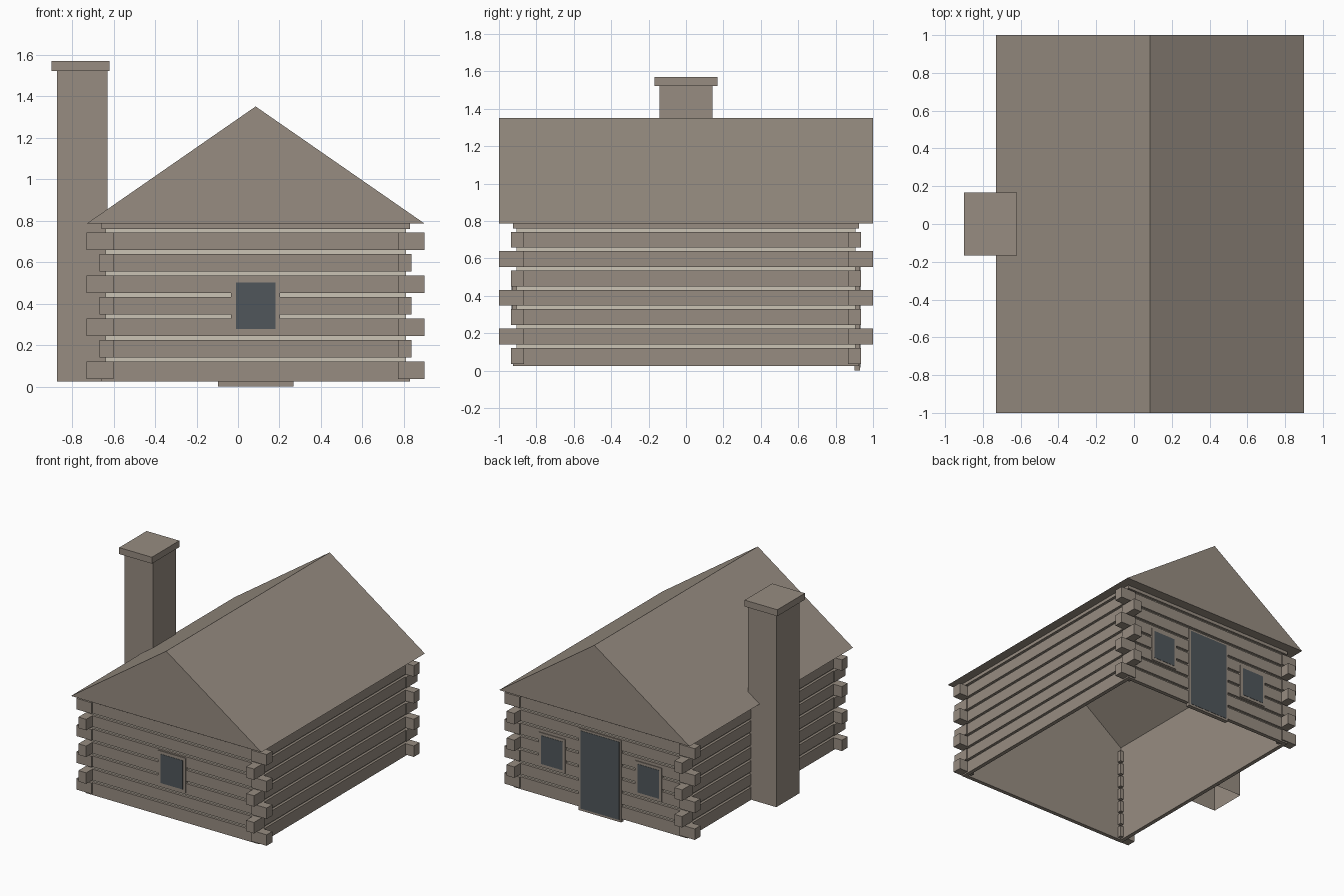
import bpy
import bmesh

if "Cube" in bpy.data.objects:
    bpy.data.objects.remove(bpy.data.objects["Cube"])


def material(name, rgb):
    m = bpy.data.materials.new(name)
    m.use_nodes = True
    col = (*rgb, 1)
    m.diffuse_color = col
    m.node_tree.nodes["Principled BSDF"].inputs["Base Color"].default_value = col
    return m


TIMBER = material("weathered timber", (0.31, 0.265, 0.22))
CHINK = material("pale chinking", (0.60, 0.55, 0.46))
GLASS = material("dark glass", (0.08, 0.094, 0.105))


def finish(name, bm, mat):
    mesh = bpy.data.meshes.new(name)
    bm.normal_update()
    bm.to_mesh(mesh)
    bm.free()
    mesh.materials.append(mat)
    ob = bpy.data.objects.new(name, mesh)
    bpy.context.collection.objects.link(ob)
    return ob


def add_box(bm, x, y, z, open_bottom=False):
    """Add a box given its (min, max) range along each axis."""
    verts = bmesh.ops.create_cube(bm, size=1)["verts"]
    for v in verts:
        for i, r in enumerate((x, y, z)):
            v.co[i] = max(r) if v.co[i] > 0 else min(r)
    if open_bottom:
        low = sorted(verts, key=lambda v: v.co.z)[:4]
        face = next(f for f in low[0].link_faces if all(v in low for v in f.verts))
        bmesh.ops.delete(bm, geom=[face], context="FACES_ONLY")


def box(name, x, y, z, mat=TIMBER, open_bottom=False):
    bm = bmesh.new()
    add_box(bm, x, y, z, open_bottom)
    return finish(name, bm, mat)


# Main measures: centre line, wall half sizes, eaves, ridge
CX, HX, HY = 0.085, 0.743, 0.925
ROOF_X, ROOF_Y = 0.815, 1.0
BASE, EAVE, RIDGE = 0.025, 0.785, 1.35
PITCH, LOG_H, FIRST = 0.1035, 0.085, 0.036
DEPTH, RECESS = 0.03, 0.019
IX, IY = HX - DEPTH, HY - DEPTH


def gable_prism(bm, hx, hy, eave, ridge, base):
    """Open-bottomed house shape: two slopes, two gables and optional walls."""
    profile = [(-hx, eave), (0, ridge), (hx, eave)]
    if base < eave:
        profile = [(-hx, base)] + profile + [(hx, base)]
    a, b = [[bm.verts.new((CX + x, y, z)) for x, z in profile] for y in (-hy, hy)]
    for i in range(len(a) - 1):
        bm.faces.new((a[i], b[i], b[i + 1], a[i + 1]))
    bm.faces.new(a)
    bm.faces.new(b[::-1])
    return [a[0], a[-1], b[-1], b[0]]


# Roof with a soffit ring under the overhang
bm = bmesh.new()
outer = gable_prism(bm, ROOF_X, ROOF_Y, EAVE, RIDGE, EAVE)
inner = [bm.verts.new((CX + sx * IX, sy * IY, EAVE))
         for sx, sy in ((-1, -1), (1, -1), (1, 1), (-1, 1))]
for i in range(4):
    j = (i + 1) % 4
    bm.faces.new((outer[i], inner[i], inner[j], outer[j]))
bmesh.ops.recalc_face_normals(bm, faces=bm.faces)
finish("roof", bm, TIMBER)

# Inner shell, open below
bm = bmesh.new()
gable_prism(bm, IX, IY, EAVE, 1.3, BASE)
bmesh.ops.recalc_face_normals(bm, faces=bm.faces)
finish("inner_walls", bm, TIMBER)

# Wall logs and the recessed chinking behind them
logs, chinks = bmesh.new(), bmesh.new()
for s in (-1, 1):
    add_box(chinks, (CX - HX + RECESS, CX + HX - RECESS),
            (s * (IY + 0.001), s * (HY - RECESS)), (0.1, EAVE))
    add_box(chinks, (CX + s * (IX + 0.001), CX + s * (HX - RECESS)), (-IY, IY), (0.1, EAVE))
    for k in range(8):
        low = FIRST + k * PITCH
        z = (BASE if k == 0 else low, min(low + LOG_H, EAVE))
        add_box(logs, (CX - HX, CX + HX), (s * IY, s * HY), z)
        add_box(logs, (CX + s * IX, CX + s * HX), (-IY, IY), z)
finish("wall_logs", logs, TIMBER)
finish("chinking", chinks, CHINK)

# Log ends crossing alternately at the corners
ends = bmesh.new()
for sx in (-1, 1):
    for sy in (-1, 1):
        for k in range(7):
            reach_x, reach_y = (ROOF_X, 0.935) if k % 2 == 0 else (0.752, ROOF_Y)
            low = FIRST + k * PITCH
            add_box(ends, (CX + sx * 0.685, CX + sx * reach_x),
                    (sy * 0.865, sy * reach_y), (low, low + LOG_H))
finish("corner_log_ends", ends, TIMBER)


# Windows and door: a frame block with a thin pane on it
def opening(name, x, z, side, rim):
    box(name + "_frame", x, (side * 0.9, side * 0.931), z)
    box(name + "_pane", (x[0] + rim, x[1] - rim), (side * 0.929, side * 0.933),
        (z[0] + rim, z[1] - rim), GLASS)


opening("front_window", (CX - 0.118, CX + 0.118), (0.255, 0.525), -1, 0.023)
for label, s in (("left", 1), ("right", -1)):
    mid = CX + s * 0.413
    opening("back_window_" + label, (mid - 0.113, mid + 0.113), (0.25, 0.512), 1, 0.021)
opening("door", (CX - 0.182, CX + 0.182), (0, 0.635), 1, 0.016)

# Chimney and its cap
box("chimney", (-0.873, -0.63), (-0.142, 0.142), (BASE, 1.525), open_bottom=True)
box("chimney_cap", (-0.9, -0.62), (-0.168, 0.168), (1.52, 1.57))
